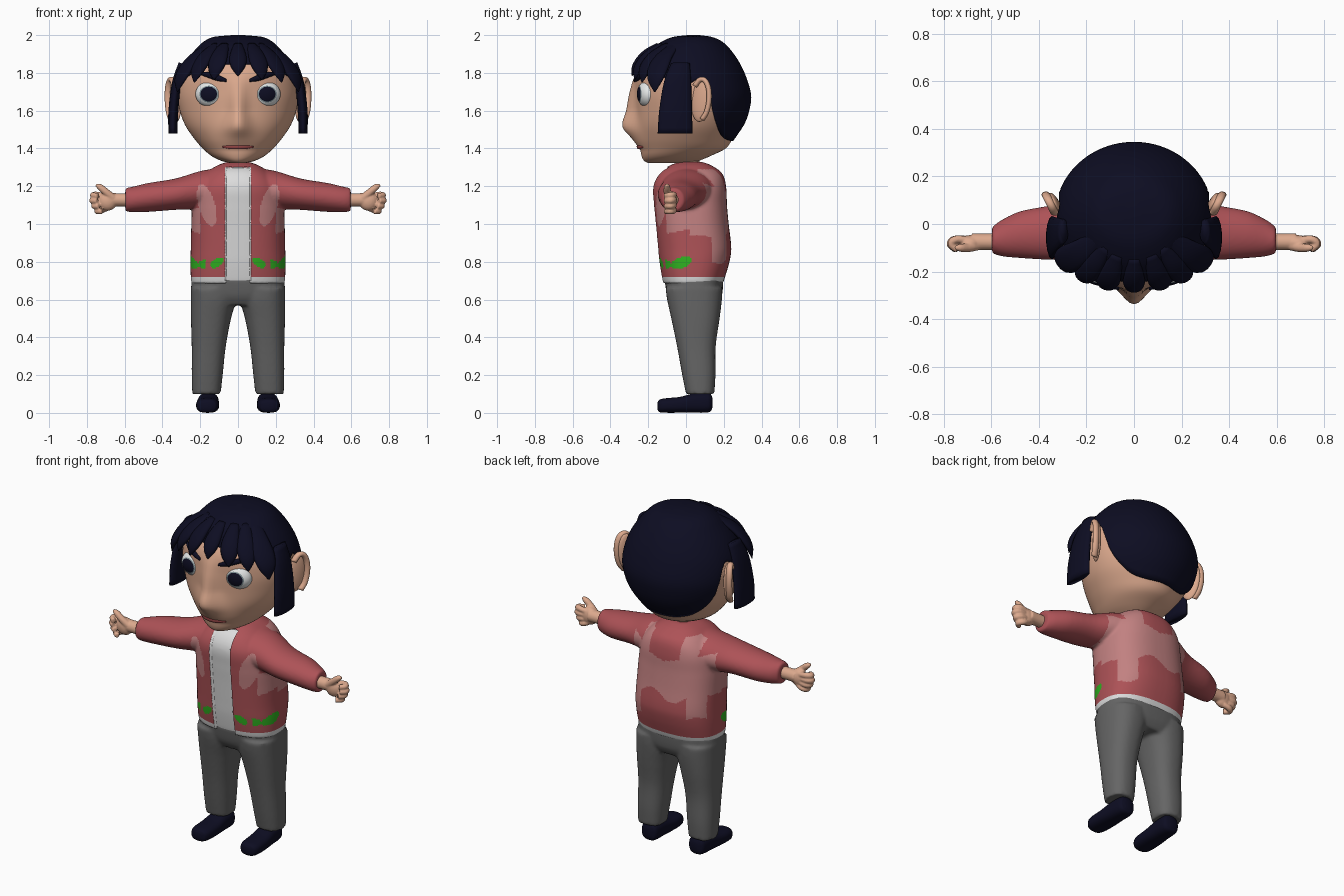
import bpy, bmesh, math
from mathutils import Vector, Matrix

if "Cube" in bpy.data.objects:
    bpy.data.objects.remove(bpy.data.objects["Cube"])


def material(name, *rgb):
    m = bpy.data.materials.new(name)
    m.diffuse_color = (*rgb, 1)
    m.use_nodes = True
    m.node_tree.nodes["Principled BSDF"].inputs["Base Color"].default_value = m.diffuse_color
    return m


SKIN = material("skin", .72, .40, .27)
RED = material("jacket red", .42, .085, .095)
PINK = material("faded pink", .54, .22, .22)
WHITE = material("white cloth", .72, .72, .72)
GREY = material("trouser grey", .13, .13, .13)
NAVY = material("dark navy", .004, .004, .016)
GREEN = material("green", .03, .45, .015)
LIPS = material("lips", .30, .06, .06)
EYE = material("eye white", .80, .82, .82)
IRIS = material("iris grey", .22, .29, .31)


def finish(name, bm, *mats):
    bmesh.ops.recalc_face_normals(bm, faces=bm.faces)
    for f in bm.faces:
        f.smooth = True
    me = bpy.data.meshes.new(name)
    bm.to_mesh(me)
    bm.free()
    for m in mats:
        me.materials.append(m)
    ob = bpy.data.objects.new(name, me)
    bpy.context.collection.objects.link(ob)
    return ob


def skin_rings(name, rings, *mats, caps=True):
    bm = bmesh.new()
    vs = [[bm.verts.new(p) for p in r] for r in rings]
    n = len(vs[0])
    for a, b in zip(vs, vs[1:]):
        for i in range(n):
            bm.faces.new((a[i], a[(i + 1) % n], b[(i + 1) % n], b[i]))
    bm.faces.new(vs[0])
    if caps:
        bm.faces.new(vs[-1])
    return finish(name, bm, *mats)


def sample(rows, u):
    """Smooth interpolation of rows keyed by their first value."""
    i = max(0, min(len(rows) - 2, sum(r[0] <= u for r in rows) - 1))
    a, b, p, q = rows[i], rows[i + 1], rows[max(i - 1, 0)], rows[min(i + 2, len(rows) - 1)]
    h = b[0] - a[0]
    t = max(0, min(1, (u - a[0]) / h))
    out = []
    for k in range(1, len(a)):
        m0, m1 = (b[k] - p[k]) / (b[0] - p[0]) * h, (q[k] - a[k]) / (q[0] - a[0]) * h
        out.append((2*t**3 - 3*t*t + 1) * a[k] + (t**3 - 2*t*t + t) * m0
                   + (3*t*t - 2*t**3) * b[k] + (t**3 - t*t) * m1)
    return out


def loft(name, axis, rows, *mats, e=2.0, n=48, sub=5):
    """Rows are (position on axis, centre1, radius1, centre2, radius2)."""
    us = [a[0] + (b[0] - a[0]) * k / sub for a, b in zip(rows, rows[1:]) for k in range(sub)]
    rings = []
    for u in us + [rows[-1][0]]:
        c1, r1, c2, r2 = sample(rows, u)
        ring = []
        for i in range(n):
            c, s = math.cos(math.tau * i / n), math.sin(math.tau * i / n)
            p = [c1 + r1 * math.copysign(abs(c) ** (2 / e), c),
                 c2 + r2 * math.copysign(abs(s) ** (2 / e), s)]
            p.insert("xyz".index(axis), u)
            ring.append(p)
        rings.append(ring)
    return skin_rings(name, rings, *mats)


def tube(name, pts, radii, side, mat, n=14, sub=4):
    """Tube along points; radii are (along side vector, across it)."""
    rows = [(i, *p, *r) for i, (p, r) in enumerate(zip(pts, radii))]
    data = [sample(rows, k / sub) for k in range((len(pts) - 1) * sub + 1)]
    side, rings = Vector(side).normalized(), []
    for k, d in enumerate(data):
        t = Vector(data[min(k + 1, len(data) - 1)][:3]) - Vector(data[max(k - 1, 0)][:3])
        nrm = t.cross(side).normalized()
        rings.append([Vector(d[:3]) + side * d[3] * math.cos(math.tau * i / n)
                      + nrm * d[4] * math.sin(math.tau * i / n) for i in range(n)])
    return skin_rings(name, rings, mat)


def ball(name, c, r, *mats, rot=Matrix(), rule=None):
    bm = bmesh.new()
    bmesh.ops.create_uvsphere(bm, u_segments=32, v_segments=32, radius=1,
                              matrix=Matrix.Rotation(math.pi / 2, 4, 'X'))
    if rule:
        for f in bm.faces:
            f.material_index = rule(f.calc_center_median())
    bm.transform(Matrix.Translation(c) @ rot @ Matrix.Diagonal((*r, 1)))
    return finish(name, bm, *mats)


def fuse(name, obs, voxel, rounds, *mats):
    bm = bmesh.new()
    for o in obs:
        bm.from_mesh(o.data)
        bpy.data.objects.remove(o)
    ob = finish(name, bm)
    rm = ob.modifiers.new("blend", 'REMESH')
    rm.mode, rm.voxel_size = 'VOXEL', voxel
    sm = ob.modifiers.new("soften", 'SMOOTH')
    sm.factor, sm.iterations = .5, rounds
    me = bpy.data.meshes.new_from_object(ob.evaluated_get(bpy.context.evaluated_depsgraph_get()))
    ob.modifiers.clear()
    ob.data = me
    me.materials.clear()
    for m in mats:
        me.materials.append(m)
    me.polygons.foreach_set("use_smooth", [True] * len(me.polygons))
    return ob


def body(*rows):  # (z, half width, front y, back y) -> loft rows
    return [(z, 0, w, (f + b) / 2, (b - f) / 2) for z, w, f, b in rows]


def on(rows, z, phi, out=0.0):  # point on a body surface, phi = 0 at the front
    _, w, cy, d = sample(rows, z)
    return Vector(((w + out) * math.sin(phi), cy - (d + out) * math.cos(phi), z))


# head with nose
HEAD = body((1.322, .04, -.20, .03), (1.335, .09, -.222, .07), (1.36, .14, -.235, .13),
            (1.40, .187, -.243, .21), (1.45, .23, -.255, .245), (1.52, .278, -.265, .28),
            (1.6, .308, -.267, .305), (1.7, .322, -.27, .315), (1.8, .295, -.265, .285),
            (1.88, .24, -.21, .24), (1.94, .16, -.12, .16), (1.96, .08, -.04, .1))
NOSE = [(1.39, 0), (1.45, .03), (1.515, .072), (1.6, .05), (1.7, .028), (1.79, 0)]


def nose(x, z):
    return sample(NOSE, z)[0] * math.exp(-(x / (.045 + .25 * max(0, 1.6 - z))) ** 2)


def face_y(x, z):
    _, w, cy, d = sample(HEAD, z)
    return cy - d * math.sqrt(max(0, 1 - (x / w) ** 2)) - nose(x, z)


head = loft("head", 'z', HEAD, SKIN, n=96)
for v in head.data.vertices:
    if v.co.y < 0:
        v.co.y -= nose(v.co.x, v.co.z)
xs = [-.08, -.04, 0, .04, .08]
tube("mouth", [(x, face_y(x, 1.41) + .002, 1.41) for x in xs],
     [(.006, .004), (.013, .007), (.014, .008), (.013, .007), (.006, .004)], (0, 0, 1), LIPS)
loft("neck", 'z', [(1.24, 0, .055, .03, .05), (1.32, 0, .045, .03, .04), (1.4, 0, .05, .03, .05)], SKIN)

# hair cap with a hairline that drops behind the ears
HAIR = body((1.44, .235, -.25, .25), (1.53, .295, -.27, .31), (1.6, .322, -.275, .335),
            (1.68, .333, -.28, .345), (1.78, .316, -.272, .318), (1.86, .276, -.24, .28),
            (1.93, .22, -.18, .23), (1.97, .175, -.12, .185), (1.992, .12, -.06, .13), (2.0, .03, .01, .07))
LINE = [(0, 1.85), (35, 1.84), (60, 1.78), (85, 1.74), (103, 1.76), (114, 1.58), (130, 1.48), (150, 1.445), (180, 1.44)]
rings = []
for k in range(31):
    ring = []
    for i in range(96):
        a = math.tau * i / 96
        zb = sample(LINE, math.degrees(min(a, math.tau - a)))[0]
        ring.append(on(HAIR, 2 - (2 - zb) * (1 - math.cos(k / 30 * math.pi / 2)), a))
    rings.append(ring)
cap = skin_rings("hair_cap", rings, NAVY, caps=False)
sol = cap.modifiers.new("thickness", 'SOLIDIFY')
sol.thickness, sol.offset = .03, -1

# fringe locks: (angle, tip height, tip offset, width)
for deg, tip, out, w in [(0, 1.785, .015, .046), (22, 1.765, .02, .05), (-22, 1.765, .02, .05),
                         (40, 1.75, .035, .05), (-40, 1.75, .035, .05),
                         (57, 1.70, .05, .062), (-57, 1.70, .05, .062)]:
    a, zs = math.radians(deg), [1.95 + (tip - 1.95) * t for t in (0, .25, .5, .75, 1)]
    pts = [on(HAIR, z, a, out * t) for z, t in zip(zs, (-.5, .2, .6, .9, 1))]
    tube("fringe_lock", pts, [(w * f, .022 * g) for f, g in
                              ((.5, .5), (.85, .9), (1, 1), (.75, .8), (.08, .1))],
         (math.cos(a), math.sin(a), 0), NAVY)

for s, tag in ((-1, "right"), (1, "left")):
    # hair in front of the ear
    tube(tag + "_side_lock", [(s * .295, -.03, 1.85), (s * .325, -.045, 1.75), (s * .342, -.055, 1.6), (s * .345, -.058, 1.48)],
         [(.05, .02), (.072, .024), (.087, .027), (.092, .024)], (0, 1, 0), NAVY)
    # ear with rim
    rot = Matrix.Rotation(s * -.45, 4, 'Z') @ Matrix.Rotation(-.12, 4, 'X')
    ball(tag + "_ear", (s * .33, .08, 1.655), (.02, .055, .115), SKIN, rot=rot)
    arc = [rot @ Vector((s * .016, .052 * math.sin(t), .112 * math.cos(t)))
           + Vector((s * .333, .082, 1.655)) for t in (-.9, -.3, .3, .9, 1.5, 2.1, 2.7)]
    tube(tag + "_ear_rim", arc, [(.018, .014)] * 7, (1, 0, 0), SKIN)
    # eye, coloured in rings around the gaze direction
    ball(tag + "_eye", (s * .146, -.205, 1.688), (.08, .054, .07), EYE, IRIS, NAVY,
         rot=Matrix.Rotation(s * .2, 4, 'Z'),
         rule=lambda p: 0 if p.y > 0 else 2 if math.hypot(p.x, p.z) < .52 else
         1 if math.hypot(p.x, p.z) < .64 else 0)
    # eyebrow
    brow = [(s * x, face_y(x, z) - .004, z) for x, z in ((.062, 1.76), (.11, 1.775), (.16, 1.79), (.215, 1.80))]
    tube(tag + "_eyebrow", brow, [(.008, .008), (.017, .012), (.015, .012), (.004, .004)], (0, 0, 1), NAVY)
    # hand: wrist, palm, curled fingers and raised thumb
    parts = [loft("wrist", 'x', [(s * x, -.075, r, 1.128, r) for x, r in
                                 sorted(((.56, .036), (.62, .035), (.68, .036)), reverse=s < 0)], n=20),
             ball("palm", (s * .69, -.08, 1.122), (.05, .033, .052))]
    for k in range(4):
        z, r = 1.155 - .028 * k, .0165
        x = (.768, .772, .762, .745)[k]
        parts.append(tube("finger", [(s * .69, -.07, 1.145 - .02 * k), (s * (x - .02), -.065, z),
                                     (s * x, -.085, z - .003), (s * (x - .025), -.11, z - .005)],
                          [(r, r), (r, r), (r, r), (r * .8, r * .8)], (0, 0, 1), SKIN))
    parts.append(tube("thumb", [(s * .66, -.09, 1.135), (s * .70, -.10, 1.17), (s * .73, -.10, 1.195), (s * .752, -.10, 1.207)],
                      [(.022, .022), (.019, .019), (.017, .017), (.008, .008)], (0, 1, 0), SKIN))
    fuse(tag + "_hand", parts, .005, 2, SKIN)
    # shoe
    loft(tag + "_shoe", 'y', [(-.15, s * .162, .025, .036, .02), (-.142, s * .162, .045, .037, .032),
                              (-.11, s * .162, .058, .039, .038), (-.03, s * .16, .06, .043, .042),
                              (.04, s * .158, .056, .052, .051), (.11, s * .156, .052, .054, .052),
                              (.132, s * .156, .042, .054, .044), (.14, s * .156, .02, .054, .025)], NAVY, e=2.6)

# trousers
legs = [loft("leg", 'z', [(.1, s * .167, .075, .075, .075), (.2, s * .163, .082, .068, .088),
                          (.35, s * .155, .09, .055, .102), (.5, s * .143, .106, .05, .128),
                          (.6, s * .13, .12, .045, .145), (.66, s * .13, .12, .042, .15)], e=2.4) for s in (-1, 1)]
hips = loft("hips", 'z', body((.57, .23, -.07, .165), (.62, .247, -.098, .19), (.71, .246, -.115, .198)), e=2.6)
fuse("trousers", legs + [hips], .01, 4, GREY)

# jacket: torso and sleeves blended together
TORSO = body((.685, .246, -.122, .195), (.72, .25, -.13, .207), (.80, .252, -.143, .23), (.87, .25, -.15, .24),
             (1.0, .247, -.162, .226), (1.1, .242, -.172, .217), (1.2, .225, -.176, .212),
             (1.27, .17, -.142, .19), (1.31, .11, -.085, .135), (1.328, .06, -.04, .09))
parts = [loft("torso", 'z', TORSO, e=2.5, n=64)]
for s in (-1, 1):
    rows = [(.08, .01, .15, 1.195, .105), (.2, 0, .135, 1.18, .1), (.33, -.033, .117, 1.158, .083),
            (.48, -.045, .098, 1.14, .076), (.56, -.06, .075, 1.13, .067), (.597, -.068, .055, 1.128, .062)]
    parts.append(loft("sleeve", 'x', sorted((s * r[0], *r[1:]) for r in rows)))
jacket = fuse("jacket", parts, .008, 6, RED, PINK, WHITE, GREEN)
bm = bmesh.new()
bm.from_mesh(jacket.data)
for co, no in [((x, 0, 0), (1, 0, 0)) for x in (-.068, -.062, .062, .068)] + [((0, 0, .72), (0, 0, 1))]:
    bmesh.ops.bisect_plane(bm, geom=bm.verts[:] + bm.edges[:] + bm.faces[:], plane_co=co, plane_no=no)
bm.normal_update()


def oval(a, b, ra, rb):
    return (a / ra) ** 2 + (b / rb) ** 2 < 1


def jacket_colour(c, n):
    ax, y, z = abs(c.x), c.y, c.z
    if z < .72 or (ax < .068 and y < .02 and n.y < -.1 and z < 1.3):
        return 2
    if y < .04 and (oval(ax - .11, z - .795 + (ax - .11) * .4, .037, .024)
                    or (ax > .17 and (oval(y + .115, z - .785, .035, .025) or oval(y + .025, z - .795 - .25 * (y + .025), .055, .03)))):
        return 3
    if ax > .27:
        return 0
    if y > .02:  # faded back with drips
        low = .95 + .03 * math.sin(c.x * 24) - .13 * (oval(ax - .19, y - .17, .05, .07))
        high = 1.29 if .1 < ax < .185 and y > .06 else 1.15 + .25 * ax
        return int(low < z < high)
    return int(oval(ax - .165 - .25 * (z - 1.1), z - 1.1, .045, .11) or (ax > .2 and .97 + .2 * y < z < 1.08))


for f in bm.faces:
    f.material_index = jacket_colour(f.calc_center_median(), f.normal)
    f.smooth = True
# sink the shirt front behind the jacket edges
for v in bm.verts:
    if abs(v.co.x) < .063 and v.co.y < .0 and v.normal.y < -.1 and v.co.z < 1.3:
        v.co.y += .014
bm.to_mesh(jacket.data)
bm.free()
